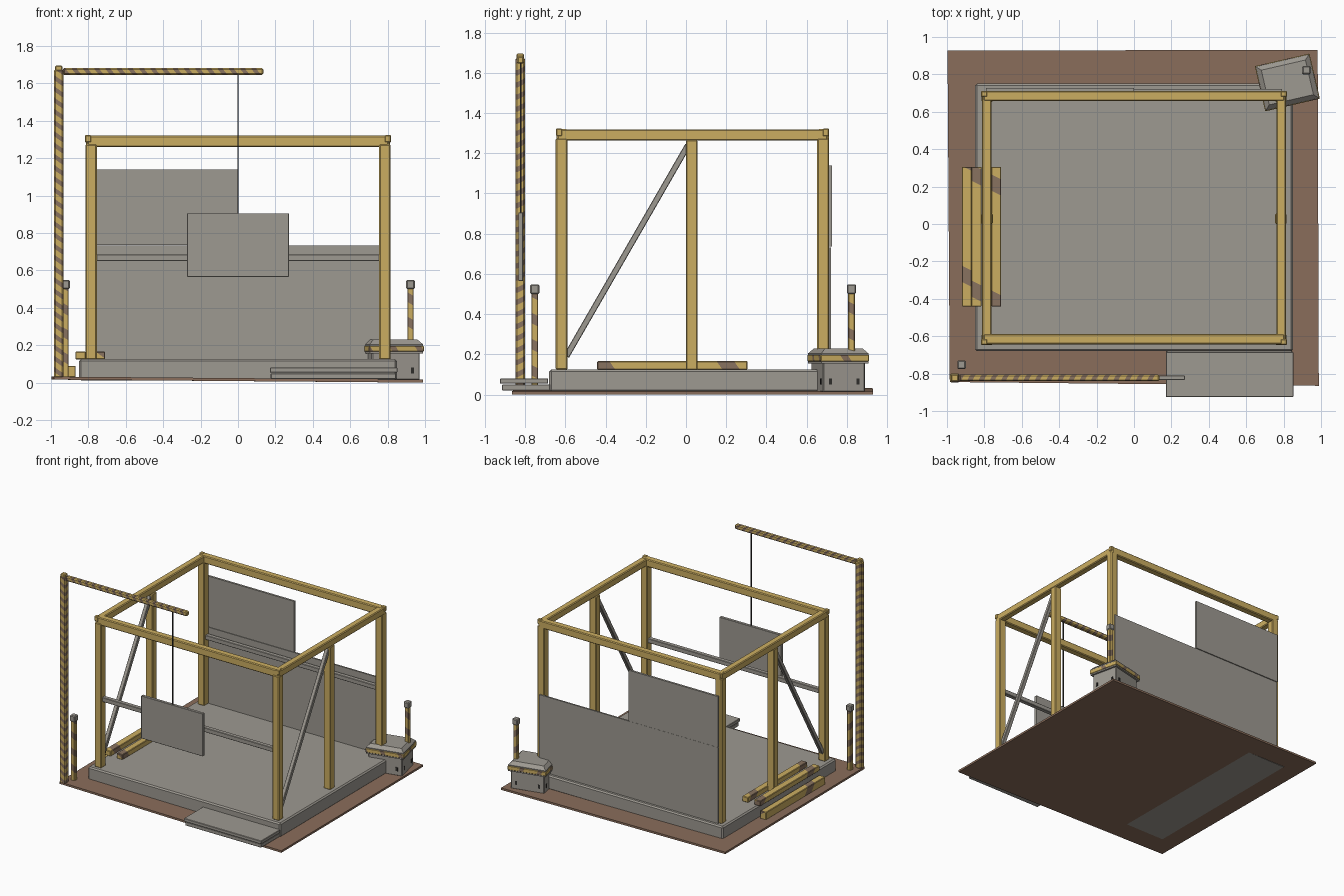
import bpy, bmesh, math
from mathutils import Vector, Matrix

if "Cube" in bpy.data.objects:
    bpy.data.objects.remove(bpy.data.objects["Cube"])

def mat(name, c):
    m = bpy.data.materials.new(name)
    m.diffuse_color = (*c, 1)
    m.use_nodes = True
    m.node_tree.nodes["Principled BSDF"].inputs["Base Color"].default_value = m.diffuse_color
    return m

YELLOW = mat("timber_yellow", (0.60, 0.42, 0.12))
GREY = mat("concrete_grey", (0.34, 0.32, 0.285))
BROWN = mat("earth_brown", (0.255, 0.155, 0.105))
DULL = mat("worn_brown", (0.25, 0.17, 0.115))
DARK = mat("dark_grey", (0.03, 0.028, 0.026))

def finish(name, bm, mats):
    bmesh.ops.recalc_face_normals(bm, faces=bm.faces)
    me = bpy.data.meshes.new(name)
    bm.to_mesh(me)
    bm.free()
    for m in mats:
        me.materials.append(m)
    ob = bpy.data.objects.new(name, me)
    bpy.context.collection.objects.link(ob)
    return ob

def box_bm(x, y, z, bevel=0.0):
    bm = bmesh.new()
    c = Vector(((x[0]+x[1])/2, (y[0]+y[1])/2, (z[0]+z[1])/2))
    s = (x[1]-x[0], y[1]-y[0], z[1]-z[0])
    bmesh.ops.create_cube(bm, size=1, matrix=Matrix.Translation(c) @ Matrix.Diagonal((*s, 1)))
    if bevel:
        bmesh.ops.bevel(bm, geom=list(bm.edges), offset=bevel, segments=1, affect='EDGES')
    return bm

def box(name, x, y, z, m, bevel=0.0):
    return finish(name, box_bm(x, y, z, bevel), [m])

# box cut by slanted planes into alternating stripes
def striped(name, x, y, z, bevel, normal, period, share=0.5):
    bm = box_bm(x, y, z, bevel)
    n = Vector(normal)
    ds = [v.co.dot(n) for v in bm.verts]
    for k in range(math.floor(min(ds)/period), math.ceil(max(ds)/period)+1):
        for d in (k*period, (k+share)*period):
            if min(ds) < d < max(ds):
                bmesh.ops.bisect_plane(bm, geom=bm.verts[:]+bm.edges[:]+bm.faces[:],
                                       plane_co=n*(d/n.length_squared), plane_no=n)
    for f in bm.faces:
        t = f.calc_center_median().dot(n)/period
        f.material_index = 0 if t-math.floor(t) < share else 1
    return finish(name, bm, [YELLOW, DULL])

# ground sheet, slightly tilted and out of square
bm = box_bm((-0.99, 0.99), (-0.855, 0.925), (0, 0.016))
for v in bm.verts:
    v.co.z += 0.016 if v.co.x < 0 else 0.0
    if v.co.x < 0:
        v.co.x, v.co.y = (-0.997, 0.928) if v.co.y > 0 else (-0.985, -0.845)
    else:
        v.co.x, v.co.y = (0.982, 0.93) if v.co.y > 0 else (0.988, -0.865)
finish("ground_sheet", bm, [BROWN])

# foundation slab and front steps
box("foundation_slab", (-0.85, 0.85), (-0.68, 0.75), (0.012, 0.125), GREY, 0.01)
box("lower_step", (0.175, 0.845), (-0.915, -0.675), (0.02, 0.05), GREY, 0.003)
box("upper_step", (0.17, 0.852), (-0.925, -0.685), (0.054, 0.08), GREY, 0.003)

# timber frame
for sx, side in ((-1, "left"), (1, "right")):
    xs = tuple(sorted((sx*0.755, sx*0.815)))
    for y0, where in ((-0.648, "front"), (0.652, "back")):
        box(f"{where}_{side}_post", xs, (y0, y0+0.06), (0.123, 1.275), YELLOW, 0.006)
        ys = (y0+0.002, y0+0.032) if y0 < 0 else (y0+0.028, y0+0.058)
        box(f"{where}_{side}_joint", tuple(sorted((sx*0.785, sx*0.818))), ys,
            (1.285, 1.323), YELLOW, 0.004)
    box(f"{side}_middle_post", xs, (0.0, 0.056), (0.123, 1.265), YELLOW, 0.005)
    box(f"{side}_top_beam", tuple(sorted((sx*0.762, sx*0.814))), (-0.64, 0.705),
        (1.262, 1.318), YELLOW, 0.006)
    # diagonal brace
    a, b = Vector((sx*0.785, -0.595, 0.19)), Vector((sx*0.785, 0.01, 1.24))
    L = (b-a).length
    br = box(f"{side}_brace", (-0.015, 0.015), (-0.015, 0.015), (-L/2, L/2), GREY, 0.003)
    br.location = (a+b)/2
    br.rotation_euler = (b-a).to_track_quat('Z', 'Y').to_euler()
for y0, where in ((-0.643, "front"), (0.657, "back")):
    box(f"{where}_top_beam", (-0.805, 0.805), (y0, y0+0.055), (1.26, 1.32), YELLOW, 0.006)
    box(f"{where}_rail", (-0.77, 0.77), (y0+0.01, y0+0.045), (0.65, 0.685), GREY, 0.003)

# back wall panels
box("lower_wall_panel", (-0.79, 0.79), (0.709, 0.722), (0.123, 0.732), GREY)
box("upper_wall_panel", (-0.79, 0.0), (0.709, 0.726), (0.735, 1.14), GREY)

# crane with hanging panel
striped("crane_mast", (-0.985, -0.932), (-0.848, -0.8), (0.025, 1.675), 0.008, (0.7, -0.5, 1), 0.06, 0.55)
box("crane_mast_cap", (-0.979, -0.938), (-0.843, -0.805), (1.66, 1.695), YELLOW, 0.006)
striped("crane_boom", (-0.935, 0.135), (-0.84, -0.805), (1.645, 1.682), 0.007, (1, -0.5, 0.8), 0.06, 0.55)
box("hoist_cable", (-0.004, 0.004), (-0.826, -0.818), (0.9, 1.65), DARK)
box("hanging_panel", (-0.272, 0.272), (-0.834, -0.81), (0.565, 0.905), GREY, 0.002)

# marker posts
for name, x, y, z0 in (("front", -0.922, -0.752, 0.02), ("back", 0.922, 0.823, 0.21)):
    striped(name+"_marker_post", (x-0.017, x+0.017), (y-0.017, y+0.017), (z0, 0.505),
            0.004, (0.6, 0.5, 1), 0.13, 0.6)
    box(name+"_marker_cap", (x-0.023, x+0.023), (y-0.023, y+0.023), (0.5, 0.548), GREY, 0.006)

# equipment crate at the back corner, turned slightly
parts = [box("crate_body", (-0.132, 0.132), (-0.108, 0.108), (-0.0, 0.17), GREY, 0.006)]
bm = box_bm((-0.146, 0.146), (-0.12, 0.12), (0.155, 0.23))
for v in bm.verts:
    v.co.z -= 0.0
top = [e for e in bm.edges if all(v.co.z > 0.2 for v in e.verts)]
bmesh.ops.bevel(bm, geom=top, offset=0.025, segments=1, affect='EDGES')
parts.append(finish("crate_lid", bm, [GREY]))
parts.append(striped("crate_band", (-0.15, 0.15), (-0.124, 0.124), (0.165, 0.197), 0.003,
                     (1, 0.9, 0.6), 0.14, 0.75))
for sx in (-1, 1):
    for sy in (-1, 1):
        parts.append(box("crate_slot", (sx*0.09-0.008, sx*0.09+0.008),
                         (sy*0.108-0.003, sy*0.108+0.003), (0.05, 0.08), DARK))
        parts.append(box("crate_side_slot", (sx*0.132-0.003, sx*0.132+0.003),
                         (sy*0.07-0.008, sy*0.07+0.008), (0.05, 0.08), DARK))
for p in parts:
    p.location = (0.82, 0.757, 0.012 if p.name.startswith("crate_body") else 0.0)
    p.rotation_euler = (0, 0, math.radians(13))

# spare timbers with worn patches
for i, (x0, x1, z0, z1) in enumerate(((-0.92, -0.868, 0.028, 0.09),
                                      (-0.87, -0.815, 0.124, 0.166),
                                      (-0.762, -0.71, 0.124, 0.166))):
    striped(f"spare_timber_{i+1}", (x0, x1), (-0.442, 0.306), (z0, z1), 0.004,
            (0.5, 1, 0.7), 0.62, 0.86)
